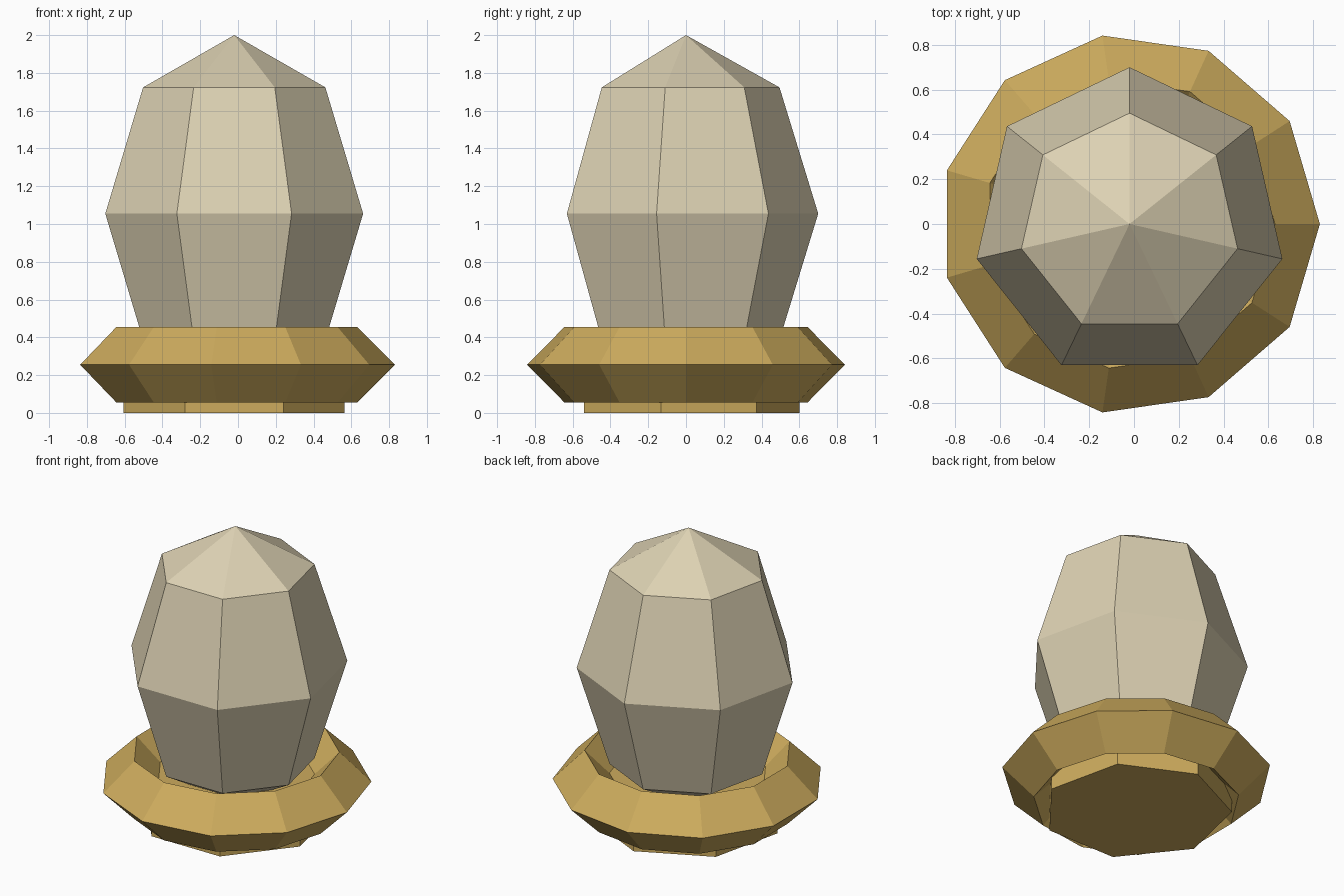
import bpy
import math

cube = bpy.data.objects.get("Cube")
if cube:
    bpy.data.objects.remove(cube, do_unlink=True)

CENTRE_X = -0.02
BACK = math.pi / 2  # seven-sided parts have a corner at the back


def make_material(name, colour):
    mat = bpy.data.materials.new(name)
    mat.use_nodes = True
    mat.diffuse_color = (*colour, 1)
    bsdf = next(n for n in mat.node_tree.nodes if n.type == 'BSDF_PRINCIPLED')
    bsdf.inputs["Base Color"].default_value = (*colour, 1)
    return mat


def finish(name, mat):
    obj = bpy.context.object
    obj.name = obj.data.name = name
    obj.data.materials.append(mat)
    bpy.ops.object.shade_flat()
    return obj


cream = make_material("cream", (0.72, 0.64, 0.45))
gold = make_material("gold", (0.61, 0.41, 0.11))

# Faceted egg-shaped body
bpy.ops.mesh.primitive_uv_sphere_add(segments=7, ring_count=4, radius=1,
                                     location=(CENTRE_X, 0, 1.055))
body = finish("body", cream)
body.scale = (0.7, 0.7, 0.945)
# turn the first corner to the back
first = max(body.data.vertices, key=lambda v: v.co.xy.length).co
body.rotation_euler.z = BACK - math.atan2(first.y, first.x)

# Collar ring with a diamond cross-section
bpy.ops.mesh.primitive_torus_add(major_segments=11, minor_segments=4,
                                 major_radius=0.65, minor_radius=0.2,
                                 location=(CENTRE_X, 0, 0.255))
finish("collar_ring", gold)

# Low seven-sided foot
bpy.ops.mesh.primitive_cylinder_add(vertices=7, radius=0.6, depth=0.3,
                                    location=(CENTRE_X, 0, 0.15))
foot = finish("foot", gold)
corner = foot.data.vertices[0].co
foot.rotation_euler.z = BACK - math.atan2(corner.y, corner.x)
